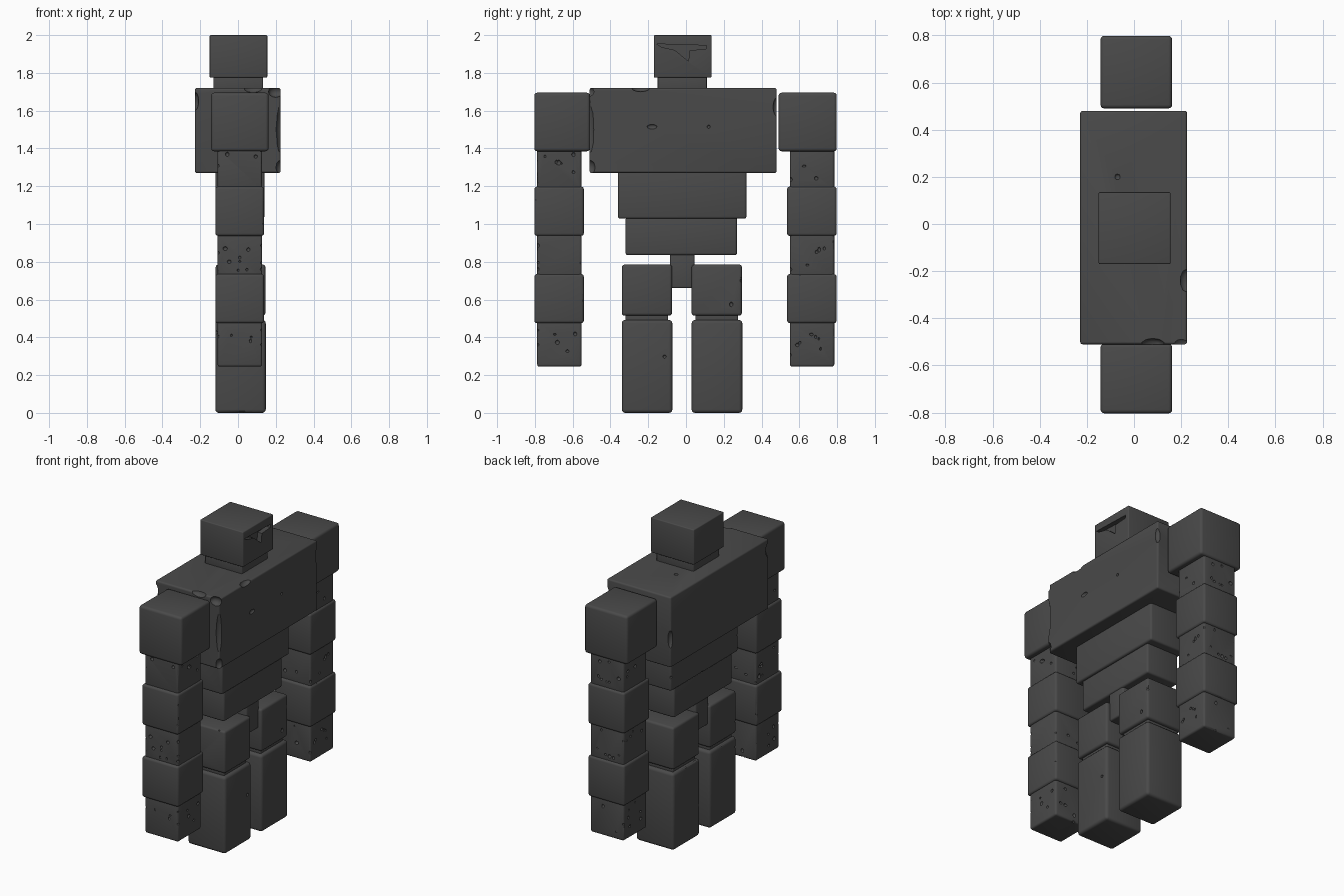
import bpy, bmesh, random
from mathutils import Vector, Matrix

random.seed(4)
default = bpy.data.objects.get("Cube")
if default:
    bpy.data.objects.remove(default, do_unlink=True)

stone = bpy.data.materials.new("dark_stone")
stone.use_nodes = True
stone.diffuse_color = (0.068, 0.068, 0.068, 1)
stone.node_tree.nodes["Principled BSDF"].inputs["Base Color"].default_value = stone.diffuse_color


def add_object(name, bm):
    mesh = bpy.data.meshes.new(name)
    bmesh.ops.recalc_face_normals(bm, faces=bm.faces)
    bm.to_mesh(mesh)
    bm.free()
    obj = bpy.data.objects.new(name, mesh)
    bpy.context.collection.objects.link(obj)
    mesh.materials.append(stone)
    return obj


def select(obj):
    bpy.ops.object.select_all(action='DESELECT')
    obj.select_set(True)
    bpy.context.view_layer.objects.active = obj


def block(name, x, y, z, bevel=0.01):
    """Worn stone box spanning the three (low, high) ranges."""
    low, high = Vector((x[0], y[0], z[0])), Vector((x[1], y[1], z[1]))
    bm = bmesh.new()
    bmesh.ops.create_cube(bm, size=1)
    for v in bm.verts:
        v.co = (low + high) / 2 + v.co * (high - low)
    bmesh.ops.bevel(bm, geom=bm.edges[:], offset=bevel, segments=3,
                    profile=0.5, affect='EDGES', clamp_overlap=True)
    obj = add_object(name, bm)
    obj["low"], obj["high"] = low, high
    return obj


def carve(obj, bm):
    """Subtract a cutter mesh and discard the cutter."""
    cutter = add_object("cutter", bm)
    cutter.hide_render = True
    mod = obj.modifiers.new("carve", 'BOOLEAN')
    mod.operation, mod.solver, mod.object = 'DIFFERENCE', 'EXACT', cutter
    mod.use_self = True
    select(obj)
    bpy.ops.object.modifier_apply(modifier=mod.name)
    bpy.data.objects.remove(cutter, do_unlink=True)


def chip(bm, centre, size):
    m = Matrix.Translation(centre) @ Matrix.Diagonal((*size, 1))
    bmesh.ops.create_icosphere(bm, subdivisions=2, radius=1, matrix=m)


def weather(obj, pits, chips, size=0.012):
    """Scatter shallow pits on the sides and nicks along the edges."""
    low, high = Vector(obj["low"]), Vector(obj["high"])
    bm = bmesh.new()
    for i in range(pits + chips):
        p = Vector([random.uniform(a + 0.03, b - 0.03) for a, b in zip(low, high)])
        axis = random.choice((0, 1))
        p[axis] = random.choice((low, high))[axis]
        if i >= pits:
            other = random.choice((1 - axis, 2))
            p[other] = random.choice((low, high))[other]
        r = size * random.uniform(0.6, 1.1)
        chip(bm, p, [r * random.uniform(0.7, 1.3) for _ in range(3)])
    carve(obj, bm)


parts = []

# Head with a recessed brow and nose on the facing side
head = block("head", (-0.15, 0.155), (-0.17, 0.135), (1.775, 2.0), 0.006)
bm = bmesh.new()
outline = [(-0.155, 1.953), (0.11, 1.945), (0.105, 1.926), (0.02, 1.92),
           (0.013, 1.862), (-0.06, 1.921), (-0.13, 1.937)]
face = bm.faces.new([bm.verts.new((0.125, y, z)) for y, z in outline])
sweep = bmesh.ops.extrude_face_region(bm, geom=[face])["geom"]
bmesh.ops.translate(bm, vec=(0.06, 0, 0),
                    verts=[g for g in sweep if isinstance(g, bmesh.types.BMVert)])
carve(head, bm)
parts.append(head)
parts.append(block("neck", (-0.13, 0.133), (-0.15, 0.11), (1.70, 1.79), 0.006))

# Torso with broken corners
chest = block("chest", (-0.228, 0.225), (-0.51, 0.48), (1.27, 1.72), 0.01)
bm = bmesh.new()
for centre, size in [
        ((0.225, -0.24, 1.72), (0.03, 0.05, 0.02)),
        ((0.08, -0.51, 1.72), (0.05, 0.025, 0.025)),
        ((0.20, -0.51, 1.70), (0.04, 0.03, 0.03)),
        ((-0.07, 0.20, 1.72), (0.012, 0.012, 0.01)),
        ((0.225, -0.18, 1.515), (0.01, 0.027, 0.013)),
        ((0.225, 0.12, 1.515), (0.01, 0.009, 0.009)),
        ((0.235, -0.52, 1.50), (0.035, 0.035, 0.16)),
        ((0.23, -0.51, 1.30), (0.03, 0.03, 0.04)),
        ((-0.228, -0.51, 1.65), (0.02, 0.03, 0.05)),
        ((-0.228, 0.48, 1.45), (0.02, 0.02, 0.06)),
        ((0.225, 0.48, 1.62), (0.02, 0.02, 0.05))]:
    chip(bm, centre, size)
carve(chest, bm)
parts.append(chest)

# Belly, waist and pelvis
belly = block("belly", (-0.118, 0.14), (-0.36, 0.32), (1.028, 1.28), 0.012)
weather(belly, 0, 5)
waist = block("waist", (-0.105, 0.125), (-0.32, 0.27), (0.835, 1.035), 0.012)
parts += [belly, waist,
          block("pelvis", (-0.10, 0.12), (-0.085, 0.045), (0.66, 0.845))]

# Legs: thigh, knee and shin on each side
for side, y0 in (("right", -0.34), ("left", 0.03)):
    thigh = block(side + "_thigh", (-0.118, 0.145), (y0, y0 + 0.266), (0.515, 0.785), 0.014)
    shin = block(side + "_shin", (-0.12, 0.147), (y0, y0 + 0.268), (0, 0.492), 0.018)
    knee = block(side + "_knee", (-0.10, 0.125), (y0 + 0.02, y0 + 0.245), (0.47, 0.54), 0.006)
    weather(thigh, 1, 2)
    weather(shin, 1, 4)
    parts += [thigh, shin, knee]

# Arms: wide blocks alternating with narrower pitted ones
for side, y0 in (("right", -0.803), ("left", 0.535)):
    s0, s1 = (-0.803, -0.508) if side == "right" else (0.49, 0.798)
    parts.append(block(side + "_shoulder", (-0.142, 0.162), (s0, s1), (1.385, 1.695), 0.016))
    for name, z in (("elbow_block", (0.937, 1.198)), ("wrist_block", (0.475, 0.735))):
        wide = block(f"{side}_{name}", (-0.12, 0.138), (y0, y0 + 0.262), z, 0.014)
        weather(wide, 0, 3, 0.008)
        parts.append(wide)
    for name, z in (("upper_arm", (1.18, 1.40)), ("forearm", (0.72, 0.95)),
                    ("hand", (0.245, 0.49))):
        narrow = block(f"{side}_{name}", (-0.108, 0.128),
                       (y0 + 0.015, y0 + 0.25), z, 0.012)
        weather(narrow, 16, 8, 0.01)
        parts.append(narrow)

# Soft bevels, crisp breaks
for obj in parts:
    select(obj)
    bpy.ops.object.shade_smooth_by_angle(angle=0.6)
